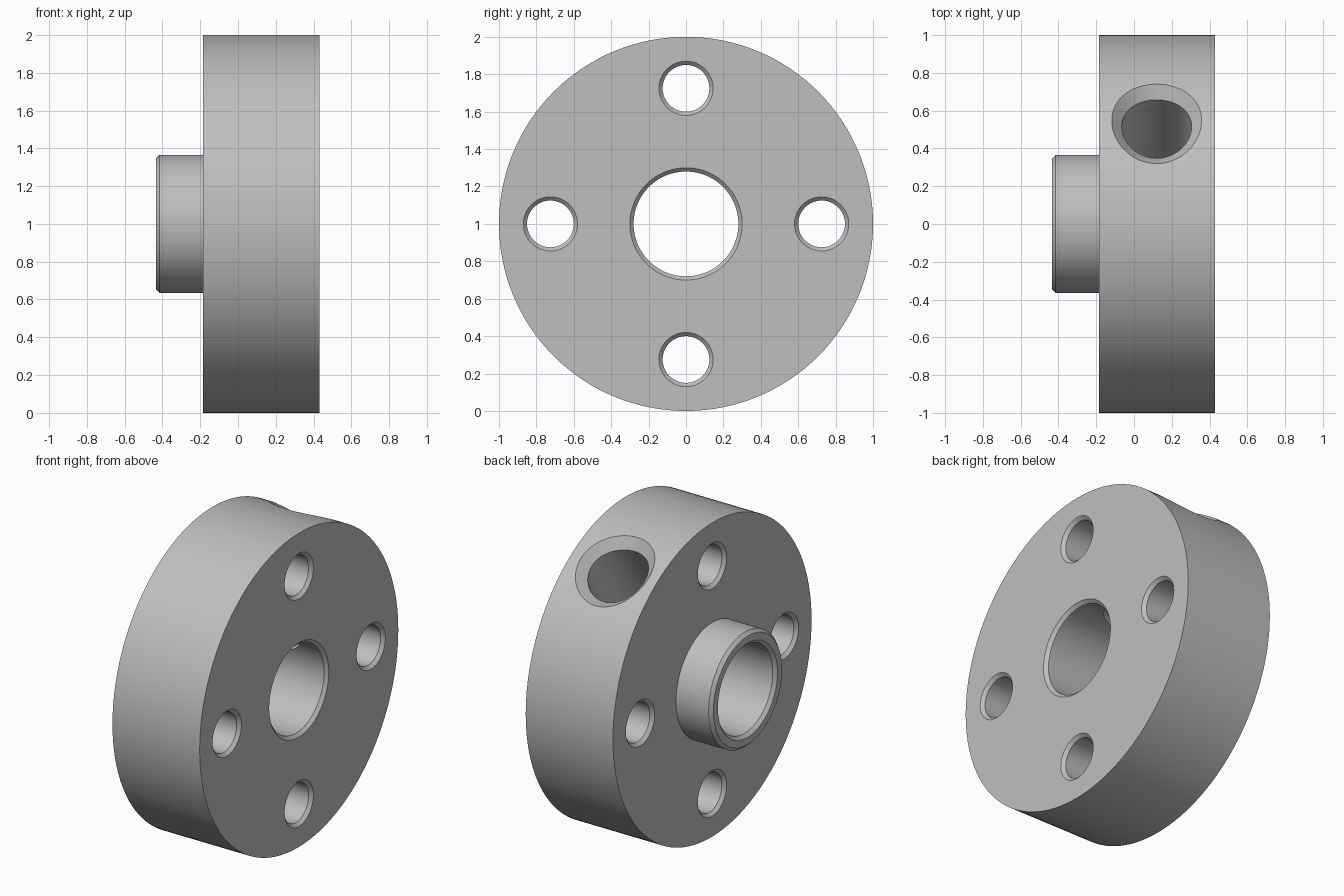
import bpy, bmesh
from math import sin, cos, pi, tau, sqrt, radians

if "Cube" in bpy.data.objects:
    bpy.data.objects.remove(bpy.data.objects["Cube"], do_unlink=True)

LEFT, RIGHT, BOSS_END = -0.185, 0.43, -0.435
BEVEL = 0.02
BORE, BOLT = 0.28, 0.125

steel = bpy.data.materials.new("grey_steel")
steel.use_nodes = True
grey = (0.52, 0.52, 0.52, 1)
steel.diffuse_color = grey
steel.node_tree.nodes["Principled BSDF"].inputs["Base Color"].default_value = grey


def loft(name, rings, capped):
    """Skin a list of closed rings; cap the ends or join last to first."""
    bm = bmesh.new()
    loops = [[bm.verts.new(p) for p in ring] for ring in rings]
    pairs = list(zip(loops, loops[1:]))
    if capped:
        bm.faces.new(loops[0])
        bm.faces.new(loops[-1])
    else:
        pairs.append((loops[-1], loops[0]))
    for a, b in pairs:
        n = len(a)
        for i in range(n):
            j = (i + 1) % n
            bm.faces.new((a[i], a[j], b[j], b[i]))
    bmesh.ops.recalc_face_normals(bm, faces=bm.faces)
    mesh = bpy.data.meshes.new(name)
    bm.to_mesh(mesh)
    bm.free()
    mesh.materials.append(steel)
    obj = bpy.data.objects.new(name, mesh)
    bpy.context.collection.objects.link(obj)
    return obj


def ring(x, r, n, y=0, z=1):
    return [(x, y + r * cos(tau * i / n), z + r * sin(tau * i / n)) for i in range(n)]


# Flange, boss and central bore turned as one profile
profile = [(RIGHT, BORE + BEVEL), (RIGHT, 1), (LEFT, 1), (LEFT, 0.365),
           (BOSS_END + BEVEL, 0.365), (BOSS_END, 0.345),
           (BOSS_END, BORE + BEVEL), (BOSS_END + BEVEL, BORE), (RIGHT - BEVEL, BORE)]
collar = loft("flanged_collar", [ring(x, r, 128) for x, r in profile], False)

# Four bolt holes, chamfered at both faces
cutters = []
wide = BOLT + BEVEL
for k in range(4):
    y, z = 0.725 * cos(k * pi / 2), 1 + 0.725 * sin(k * pi / 2)
    cut = [(LEFT - BEVEL, wide + BEVEL), (LEFT + BEVEL, BOLT),
           (RIGHT - BEVEL, BOLT), (RIGHT + BEVEL, wide + BEVEL)]
    cutters.append(loft("bolt_hole_cutter", [ring(x, r, 48, y, z) for x, r in cut], True))

# Radial hole into the bore, with an even chamfer following the curved rim
tilt = radians(33.2)
bottom, lower, upper = [], [], []
for i in range(64):
    c, s = cos(tau * i / 64), sin(tau * i / 64)
    inner = (0.185 * c, 0.185 * s, 0.942 - 0.024 * s * s)
    t = 0.2516 * s
    outer = (0.238 * c, t, sqrt(1 - t * t))
    beyond = [a + 1.5 * (b - a) for a, b in zip(inner, outer)]
    for dest, (x, t, h) in ((bottom, (inner[0], inner[1], 0.05)), (lower, inner), (upper, beyond)):
        dest.append((0.12 + x, h * sin(tilt) + t * cos(tilt),
                     1 + h * cos(tilt) - t * sin(tilt)))
peak = [(0.12 + (x - 0.12) * 0.9, y + 0.4 * sin(tilt), z + 0.4 * cos(tilt)) for x, y, z in upper]
cutters.append(loft("radial_hole_cutter", [bottom, lower, upper, peak], True))

# Cut the holes and discard the cutters
bpy.context.view_layer.objects.active = collar
for cutter in cutters:
    mod = collar.modifiers.new("hole", 'BOOLEAN')
    mod.operation = 'DIFFERENCE'
    mod.solver = 'EXACT'
    mod.object = cutter
    bpy.ops.object.modifier_apply(modifier=mod.name)
    bpy.data.objects.remove(cutter, do_unlink=True)

bpy.ops.object.select_all(action='DESELECT')
collar.select_set(True)
bpy.ops.object.shade_smooth_by_angle(angle=radians(20))
